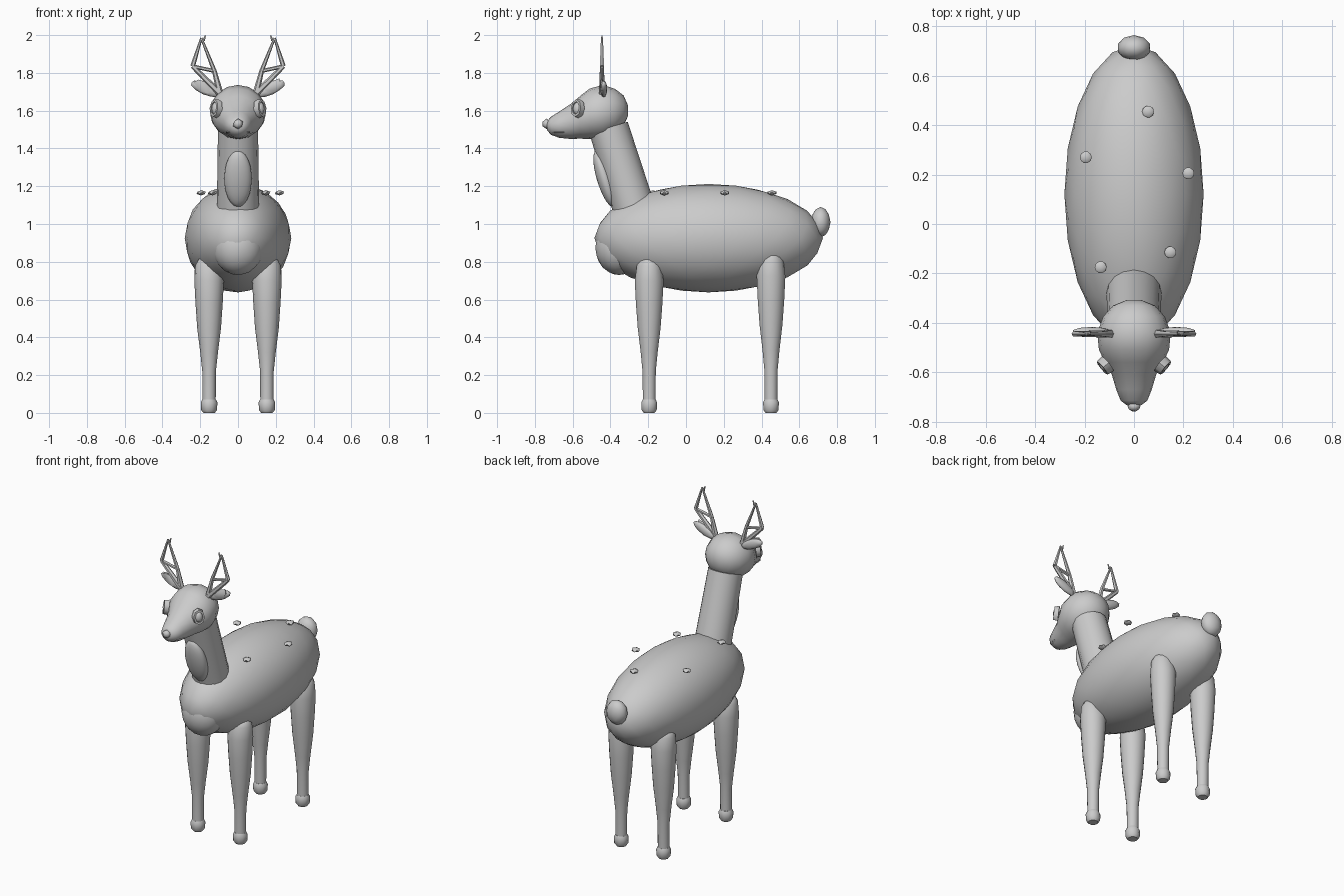
import bpy
import bmesh
import math
from mathutils import Vector, Matrix

cube = bpy.data.objects.get("Cube")
if cube:
    bpy.data.objects.remove(cube, do_unlink=True)

GREY = (0.6, 0.6, 0.6, 1.0)
mat = bpy.data.materials.new("plain grey")
mat.use_nodes = True
mat.diffuse_color = GREY
mat.node_tree.nodes["Principled BSDF"].inputs["Base Color"].default_value = GREY


def finish(name, bm, matrix, angle=50):
    """Turn a bmesh into a named, shaded object."""
    bm.transform(matrix)
    bmesh.ops.recalc_face_normals(bm, faces=bm.faces)
    mesh = bpy.data.meshes.new(name)
    bm.to_mesh(mesh)
    bm.free()
    mesh.materials.append(mat)
    obj = bpy.data.objects.new(name, mesh)
    bpy.context.collection.objects.link(obj)
    bpy.ops.object.select_all(action="DESELECT")
    obj.select_set(True)
    bpy.context.view_layer.objects.active = obj
    bpy.ops.object.shade_smooth_by_angle(angle=math.radians(angle))
    return obj


def ball(name, center, radii, detail=3, rot=None):
    bm = bmesh.new()
    bmesh.ops.create_icosphere(bm, subdivisions=detail, radius=1)
    turn = rot if rot else Matrix.Identity(4)
    return finish(name, bm, Matrix.Translation(center) @ turn @ Matrix.Diagonal((*radii, 1)))


def loft(name, rings, matrix, sides=14):
    """Skin rings given as height, sideways offset, x radius, y radius."""
    bm = bmesh.new()
    rows = []
    for h, off, rx, ry in rings:
        angles = [2 * math.pi * i / sides for i in range(sides)]
        rows.append([bm.verts.new((rx * math.cos(a), off + ry * math.sin(a), h)) for a in angles])
    for low, high in zip(rows, rows[1:]):
        for i in range(sides):
            j = (i + 1) % sides
            bm.faces.new((low[i], low[j], high[j], high[i]))
    bm.faces.new(rows[0][::-1])
    bm.faces.new(rows[-1])
    return finish(name, bm, matrix)


def rod(name, p, q, r1, r2, sides=6):
    """Tapered rod from p to q."""
    p, q = Vector(p), Vector(q)
    axis = q - p
    bm = bmesh.new()
    bmesh.ops.create_cone(bm, cap_ends=True, segments=sides, radius1=r1, radius2=r2, depth=axis.length)
    turn = axis.to_track_quat("Z", "Y").to_matrix().to_4x4()
    return finish(name, bm, Matrix.Translation((p + q) / 2) @ turn)


# Trunk
ball("body", (0, 0.12, 0.925), (0.282, 0.605, 0.287))
ball("chest", (0, -0.355, 0.875), (0.133, 0.125, 0.145))
ball("tail", (0, 0.713, 1.01), (0.069, 0.052, 0.08), 2)

# Neck and throat patch
rod("neck", (0, -0.25, 1.0), (0, -0.41, 1.51), 0.113, 0.106, 16)
ball("throat_patch", (0, -0.43, 1.24), (0.073, 0.042, 0.157), 3, Matrix.Rotation(math.radians(17), 4, "X"))

# Head, skinned from the nape to the muzzle tip
head = [
    (0.308, 1.60, 0.03, 0.03), (0.33, 1.60, 0.085, 0.08), (0.375, 1.595, 0.125, 0.12),
    (0.44, 1.593, 0.149, 0.143), (0.51, 1.583, 0.142, 0.134), (0.56, 1.565, 0.118, 0.113),
    (0.61, 1.543, 0.09, 0.093), (0.67, 1.526, 0.072, 0.07), (0.715, 1.52, 0.054, 0.048),
    (0.735, 1.52, 0.028, 0.024),
]
loft("head", head, Matrix.Rotation(math.radians(90), 4, "X"), 16)
ball("nose", (0, -0.738, 1.53), (0.029, 0.024, 0.028), 1)
ball("mouth", (0, -0.655, 1.487), (0.068, 0.07, 0.014), 2)

# Legs: height, offset, x radius, y radius
leg = [
    (0.05, 0, 0.035, 0.034), (0.22, 0, 0.036, 0.036), (0.32, 0, 0.047, 0.046),
    (0.45, 0, 0.063, 0.062), (0.58, 0, 0.072, 0.072), (0.70, 0, 0.078, 0.078),
    (0.78, 0, 0.073, 0.067), (0.815, 0, 0.055, 0.05), (0.825, 0, 0.025, 0.022),
]
hoof = [(0, 0, 0.03, 0.03), (0.015, 0, 0.042, 0.042), (0.055, 0, 0.044, 0.044), (0.072, 0, 0.036, 0.036)]

for side, s in (("left", 1), ("right", -1)):
    for end, y, stretch in (("front", -0.195, 1.0), ("hind", 0.45, 1.035)):
        spot = Matrix.Translation((s * 0.153, y, 0))
        loft(f"{end}_{side}_leg", leg, spot @ Matrix.Diagonal((1, 1, stretch, 1)))
        loft(f"{end}_{side}_hoof", hoof, spot, 10)

    # Eye with a raised lid ring
    out = Vector((s * 0.75, -0.62, 0.12))
    turn = out.to_track_quat("Z", "Y").to_matrix().to_4x4()
    place = Matrix.Translation((s * 0.118, -0.575, 1.612)) @ turn
    ball(f"{side}_eye", place.translation, (0.025, 0.035, 0.02), 2, turn)
    lid = [(-0.015, 0, 0.038, 0.05), (0.014, 0, 0.034, 0.046), (0.014, 0, 0.024, 0.034), (0.0, 0, 0.022, 0.032)]
    loft(f"{side}_eyelid", lid, place, 8)

    # Ear: flat leaf with a smaller inner leaf
    tilt = Matrix.Rotation(math.radians(-24 * s), 4, "Y")
    ball(f"{side}_ear", (s * 0.172, -0.435, 1.715), (0.086, 0.018, 0.031), 2, tilt)
    ball(f"{side}_inner_ear", (s * 0.185, -0.446, 1.727), (0.06, 0.012, 0.03), 1,
         Matrix.Rotation(math.radians(-38 * s), 4, "Y"))

    # Antler: open frame of thin struts
    root, outer, tip, inner, spur = [
        (s * x, -0.445, z)
        for x, z in ((0.095, 1.69), (0.24, 1.835), (0.194, 1.985), (0.125, 1.81), (0.173, 1.998))
    ]
    struts = (
        (root, outer, 0.018, 0.012), (outer, tip, 0.013, 0.006), (tip, inner, 0.006, 0.012),
        (inner, root, 0.012, 0.018), (inner, outer, 0.01, 0.01),
        ((s * 0.182, -0.445, 1.97), spur, 0.007, 0.003),
    )
    for i, (p, q, r1, r2) in enumerate(struts):
        rod(f"{side}_antler_strut_{i + 1}", p, q, r1, r2)

# Back spots
for i, (x, y) in enumerate(((-0.195, 0.27), (0.057, 0.455), (0.22, 0.205), (0.147, -0.115), (-0.135, -0.175))):
    ball(f"back_spot_{i + 1}", (x, y, 1.165), (0.027, 0.027, 0.014), 1)
